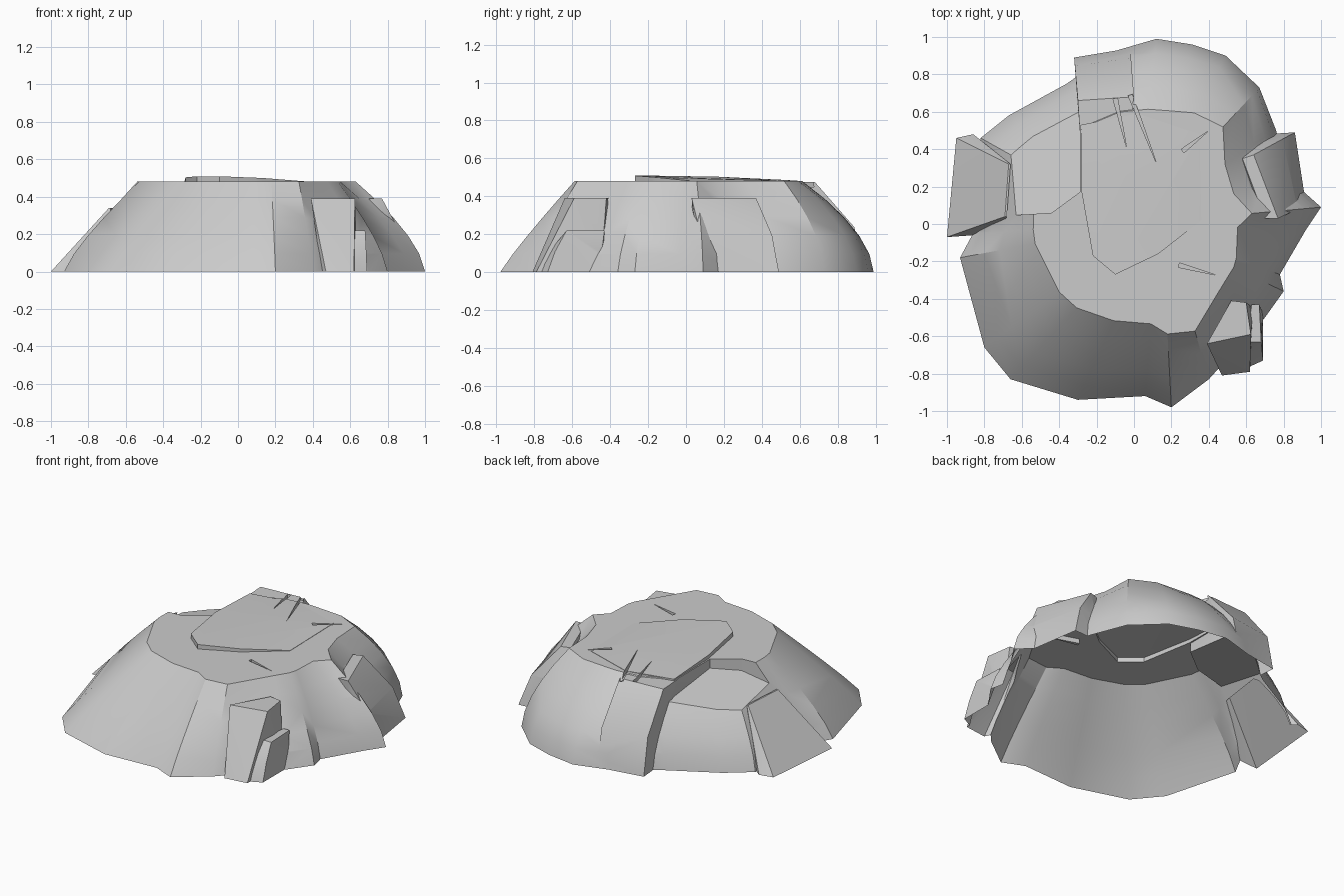
import bpy, bmesh
from math import radians, cos, sin
from mathutils import Vector

if "Cube" in bpy.data.objects:
    bpy.data.objects.remove(bpy.data.objects["Cube"])

LOW = -0.12      # solids run below ground, then get trimmed open at z = 0
TOP = 0.48


def make_object(name, bm):
    bmesh.ops.recalc_face_normals(bm, faces=bm.faces)
    mesh = bpy.data.meshes.new(name)
    bm.to_mesh(mesh)
    bm.free()
    ob = bpy.data.objects.new(name, mesh)
    bpy.context.collection.objects.link(ob)
    return ob


def hull(name, pts):
    bm = bmesh.new()
    for p in pts:
        bm.verts.new(p)
    res = bmesh.ops.convex_hull(bm, input=bm.verts)
    junk = {g for g in res["geom_interior"] + res["geom_unused"]
            if isinstance(g, bmesh.types.BMVert)}
    bmesh.ops.delete(bm, geom=list(junk), context='VERTS')
    return make_object(name, bm)


def combine(target, tool, op):
    mod = target.modifiers.new(tool.name, 'BOOLEAN')
    mod.operation, mod.solver, mod.object = op, 'EXACT', tool
    dg = bpy.context.evaluated_depsgraph_get()
    mesh = bpy.data.meshes.new_from_object(target.evaluated_get(dg))
    target.modifiers.clear()
    target.data = mesh
    bpy.data.objects.remove(tool)


def slab(name, height, bulge, low, top, base):
    """Block from a top outline to a ground outline, swelling at half height."""
    pts = [(x, y, height) for x, y in top]
    pts += [(a + (c - a) * bulge, b + (d - b) * bulge, height / 2)
            for (a, b), (c, d) in zip(top, base)]
    pts += [(x, y, z) for x, y in base for z in (0, low)]
    combine(rock, hull(name, pts), 'UNION')


# Main mound: outline x, y at the ground and how far in the rim sits
OUTLINE = [
    (.12, .99, .62), (.31, .96, .63), (.49, .90, .66), (.67, .73, .71),
    (.76, .50, .64), (.82, .25, .65), (1.0, .09, .63), (.92, -.03, .60),
    (.78, -.27, .68), (.80, -.36, .64), (.70, -.50, .64), (.40, -.83, .69),
    (.20, -.98, .60), (.06, -.92, .58), (-.30, -.94, .55), (-.66, -.83, .54),
    (-.80, -.66, .55), (-.93, -.18, .58), (-.86, -.05, .63), (-.82, .46, .65),
    (-.67, .58, .67), (-.36, .75, .70), (-.12, .92, .65)]

bm = bmesh.new()
rings = []
for h in (LOW, 0, .2, .4, .6, .8, 1):
    ring = []
    for x, y, inset in OUTLINE:
        bulge = 1.4 + .33 * y + .1 * x        # rounder at the back
        f = 1 - max(h, 0) ** bulge
        rx, ry = x * inset + .06 * max(0, -y), y * inset
        ring.append(bm.verts.new((rx + (x - rx) * f, ry + (y - ry) * f,
                                  LOW if h < 0 else TOP * h)))
    rings.append(ring)
n = len(OUTLINE)
for a, b in zip(rings, rings[1:]):
    for i in range(n):
        j = (i + 1) % n
        bm.faces.new((a[i], a[j], b[j], b[i]))
caps = [bm.faces.new(rings[0]), bm.faces.new(rings[-1])]
bmesh.ops.triangulate(bm, faces=caps)
rock = make_object("rock_mound", bm)

# Sunken ledge at the back left, floor sloping outwards
floor = [(-.29, .17), (-.29, .80), (-.44, .06), (-.75, .04), (-.85, .60)]
combine(rock, hull("ledge_cut", [(x, y, z) for x, y in floor
                                 for z in (.50 + .2 * x - .12 * y, .8)]), 'DIFFERENCE')

# Raised cap plate fading out towards the right and back
plate = [(-.28, .17), (-.22, -.17), (-.10, -.27), (.13, -.16),
         (.36, .02), (.35, .48), (.02, .59), (-.285, .53)]
pts = []
for x, y in plate:
    rise = 1.1 - 3.3 * max(x, 0) - 1.8 * max(y, 0)
    pts += [(x, y, .482 + .027 * min(1, max(0, rise))), (x, y, .41)]
combine(rock, hull("cap_plate", pts), 'UNION')

# Slabs and boulders leaning on the sides
slab("left_slab", .34, .5, -.13,
     [(-.67, .32), (-.69, .04), (-.68, .04), (-.66, .32)],
     [(-.95, .46), (-1.0, -.07), (-.72, -.05), (-.86, .48)])
slab("right_slab", .39, .7, -.14,
     [(.58, .35), (.64, .37), (.77, .03), (.70, .03)],
     [(.70, .48), (.86, .49), (.92, .10), (.60, .06)])
slab("back_slab", .475, .8, -.15,
     [(-.29, .50), (-.02, .50), (.00, .68), (-.30, .66)],
     [(-.25, .50), (-.05, .50), (-.02, .94), (-.32, .89)])
slab("front_boulder", .39, .5, -.16,
     [(.39, -.64), (.52, -.41), (.60, -.42), (.625, -.59)],
     [(.47, -.81), (.50, -.45), (.64, -.45), (.62, -.79)])
slab("boulder_step", .22, .6, -.17,
     [(.60, -.63), (.68, -.63), (.67, -.43), (.63, -.43)],
     [(.58, -.78), (.69, -.73), (.69, -.48), (.58, -.45)])

# Thin wedge cracks in the top: start x, y, heading in degrees, length
for x, y, heading, size in [(-.02, .69, -69, .39), (-.10, .67, -77, .27),
                            (.26, .39, 38, .18), (.24, -.22, -15, .20)]:
    a = Vector((x, y, 0))
    along = Vector((cos(radians(heading)), sin(radians(heading)), 0))
    side = Vector((-along.y, along.x, 0)) * .012
    pts = [q + Vector((0, 0, z)) for q in (a - side, a + side, a + along * size)
           for z in (.45, .6)]
    combine(rock, hull("crack_cut", pts), 'DIFFERENCE')

# Trim at the ground, leaving the underside open
bm = bmesh.new()
bm.from_mesh(rock.data)
bmesh.ops.bisect_plane(bm, geom=bm.verts[:] + bm.edges[:] + bm.faces[:],
                       plane_co=(0, 0, 0), plane_no=(0, 0, 1), clear_inner=True)
bm.to_mesh(rock.data)
bm.free()

rock.select_set(True)
bpy.context.view_layer.objects.active = rock
bpy.ops.object.shade_smooth_by_angle(angle=radians(28))
